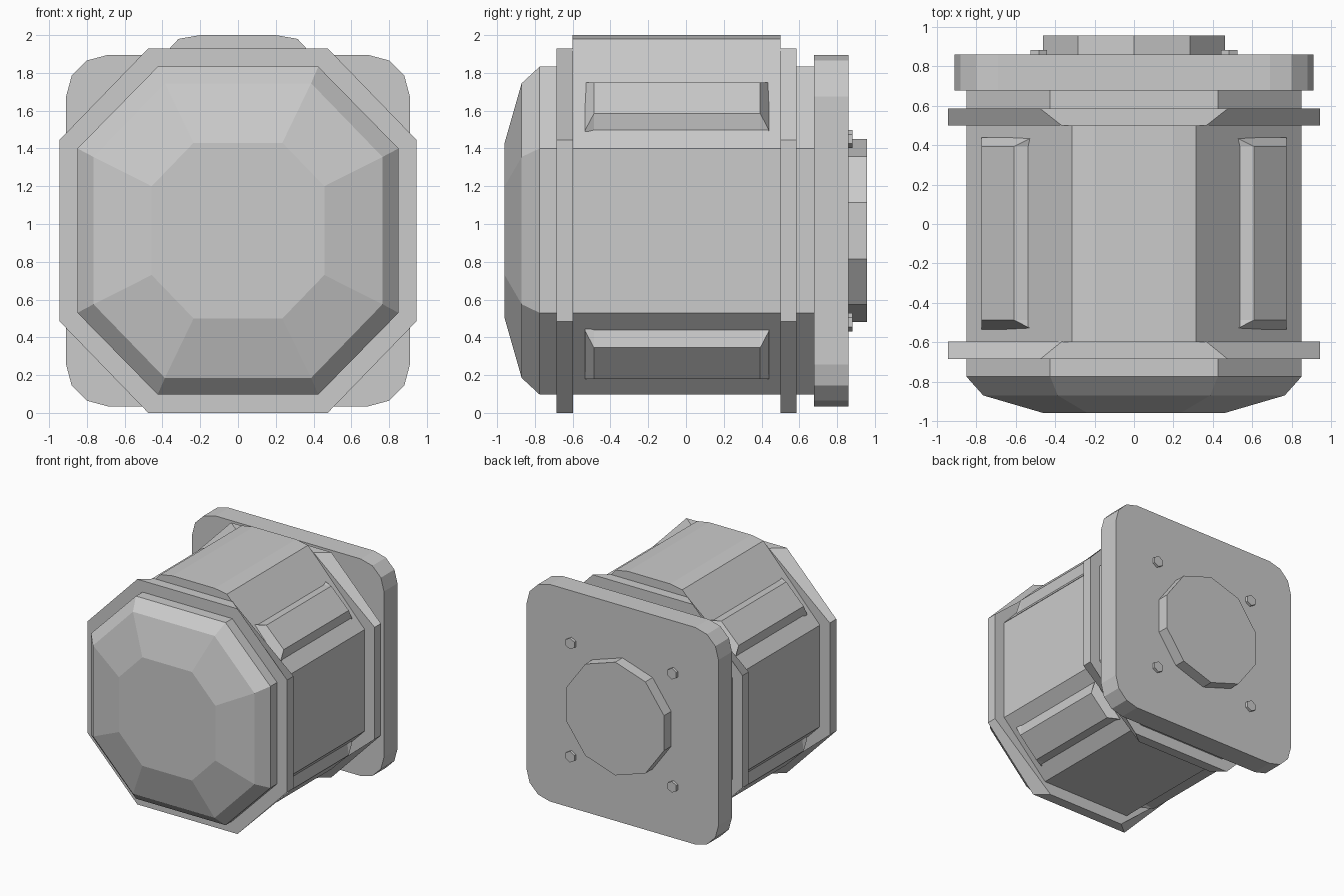
import bpy, bmesh, math

if "Cube" in bpy.data.objects:
    bpy.data.objects.remove(bpy.data.objects["Cube"])

CZ = 0.965  # height of the long axis

grey = bpy.data.materials.new("plain grey")
grey.use_nodes = True
colour = (0.6, 0.6, 0.6, 1)
grey.diffuse_color = colour
grey.node_tree.nodes["Principled BSDF"].inputs["Base Color"].default_value = colour


def loft(name, sections):
    """Join matching (y, [(x, z), ...]) outlines along y and cap both ends."""
    bm = bmesh.new()
    loops = [[bm.verts.new((x, y, z + CZ)) for x, z in pts] for y, pts in sections]
    n = len(loops[0])
    for a, b in zip(loops, loops[1:]):
        for i in range(n):
            j = (i + 1) % n
            bm.faces.new((a[i], a[j], b[j], b[i]))
    bm.faces.new(loops[0])
    bm.faces.new(loops[-1])
    bmesh.ops.recalc_face_normals(bm, faces=bm.faces)
    mesh = bpy.data.meshes.new(name)
    bm.to_mesh(mesh)
    bm.free()
    mesh.materials.append(grey)
    obj = bpy.data.objects.new(name, mesh)
    bpy.context.collection.objects.link(obj)
    return obj


def mirrored(quarter):
    """Mirror a quarter outline (side to top) into a full loop."""
    half = quarter + [(-x, z) for x, z in reversed(quarter)]
    return half + [(-x, -z) for x, z in half]


def octagon(side, top, side_z, top_x):
    return mirrored([(side, side_z), (top_x, top)])


def polygon(cx, cz, r, n):
    return [(cx + r * math.sin(math.tau * i / n), cz + r * math.cos(math.tau * i / n))
            for i in range(n)]


# Octagonal body with a faceted nose
body = octagon(0.85, 0.868, 0.435, 0.425)
loft("body", [
    (-0.96, octagon(0.457, 0.465, 0.235, 0.235)),
    (-0.87, octagon(0.765, 0.78, 0.39, 0.387)),
    (-0.775, body),
    (0.69, body),
])

# Raised roof between the collars
roof = [(0.85, 0.438), (0.315, 1.015), (0.2, 1.035)]
roof += [(-x, z) for x, z in reversed(roof)]
loft("roof_cover", [(y, roof) for y in (-0.6, 0.5)])

# Two collars whose sloping edges narrow toward the middle
outer = octagon(0.945, 0.965, 0.48, 0.475)
inner = octagon(0.945, 0.965, 0.48, 0.367)
loft("front_collar", [(-0.685, outer), (-0.597, inner)])
loft("back_collar", [(0.5, inner), (0.585, outer)])

# Bevelled pads on the four sloping sides
base = [(0.5, 0.77), (0.515, 0.785), (0.775, 0.53), (0.76, 0.515)]
top = [(0.5, 0.77), (0.61, 0.785), (0.775, 0.62), (0.76, 0.515)]
for side, sx in (("left", 1), ("right", -1)):
    for level, sz in (("upper", 1), ("lower", -1)):
        flip = lambda pts: [(x * sx, z * sz) for x, z in pts]
        loft(f"{level}_{side}_pad", [(-0.535, flip(base)), (-0.487, flip(top)),
                                     (0.393, flip(top)), (0.44, flip(base))])

# Square mounting plate with rounded corners
r = 0.22
corner = [(0.69 + r * math.cos(math.radians(a)), 0.71 + r * math.sin(math.radians(a)))
          for a in (0, 30, 60, 90)]
plate = mirrored(corner)
loft("mounting_plate", [(y, plate) for y in (0.677, 0.86)])

# Round boss and four bolts on the back
boss = polygon(0, 0, 0.485, 10)
loft("back_boss", [(y, boss) for y in (0.85, 0.957)])
for side, sx in (("left", 1), ("right", -1)):
    for level, sz in (("upper", 1), ("lower", -1)):
        bolt = polygon(sx * 0.483, sz * 0.485, 0.048, 6)
        loft(f"{level}_{side}_bolt", [(y, bolt) for y in (0.85, 0.882)])
